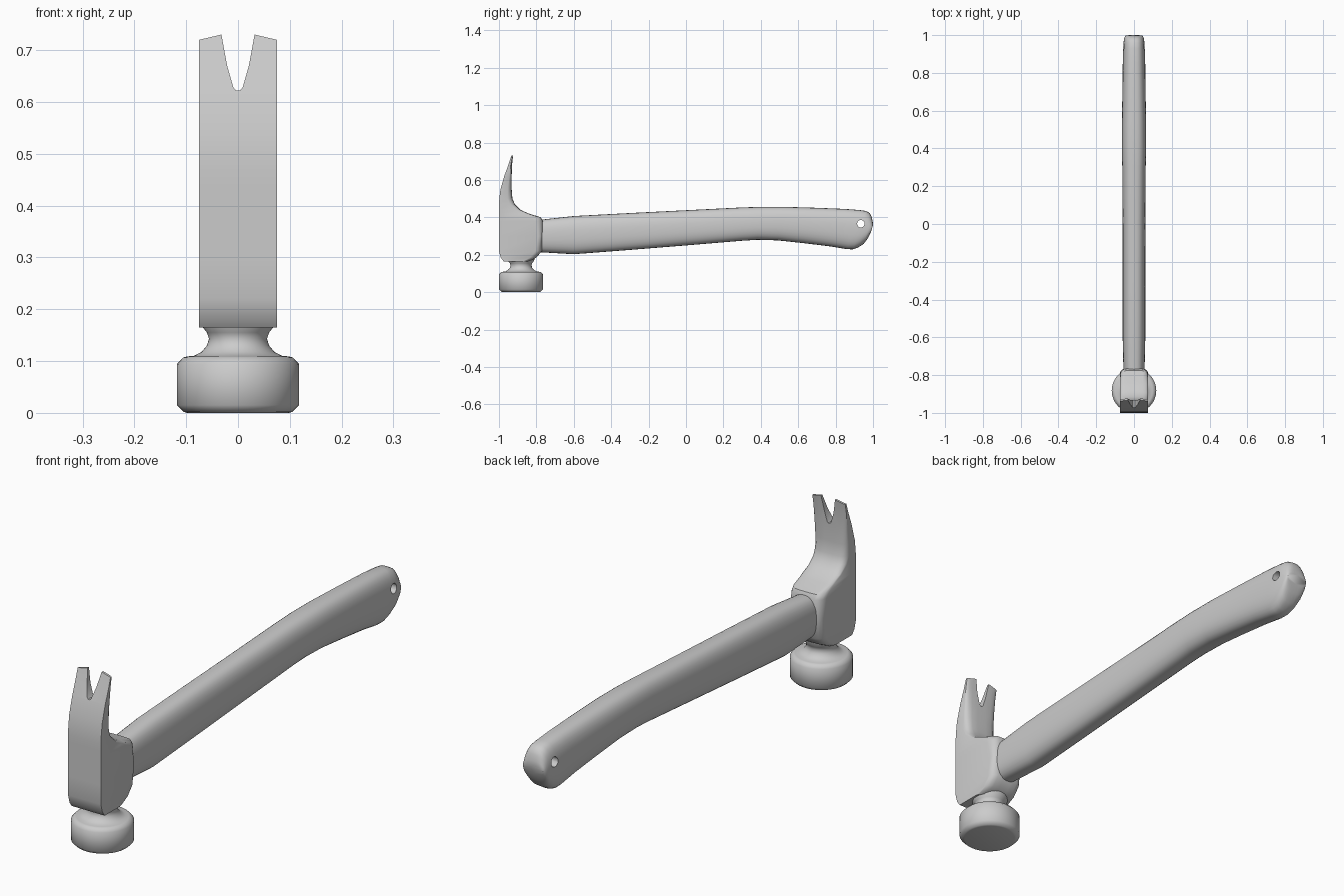
import bpy, bmesh, math

if "Cube" in bpy.data.objects:
    bpy.data.objects.remove(bpy.data.objects["Cube"])


def shade(ob, angle=50):
    bpy.ops.object.select_all(action='DESELECT')
    ob.select_set(True)
    bpy.context.view_layer.objects.active = ob
    bpy.ops.object.shade_smooth_by_angle(angle=math.radians(angle))


def loft(name, rings, smooth=True):
    """Skin a list of equal-length closed rings and cap both ends."""
    bm = bmesh.new()
    vs = [[bm.verts.new(p) for p in r] for r in rings]
    n = len(vs[0])
    for a, b in zip(vs, vs[1:]):
        for i in range(n):
            j = (i + 1) % n
            bm.faces.new((a[i], a[j], b[j], b[i]))
    bm.faces.new(vs[0][::-1])
    bm.faces.new(vs[-1])
    if bm.calc_volume(signed=True) < 0:
        bmesh.ops.reverse_faces(bm, faces=bm.faces[:])
    me = bpy.data.meshes.new(name)
    bm.to_mesh(me)
    bm.free()
    ob = bpy.data.objects.new(name, me)
    bpy.context.collection.objects.link(ob)
    if smooth:
        shade(ob)
    return ob


def cut(ob, cutter, angle=50):
    """Subtract the cutter, taking the first solver that gives a result."""
    cutter.hide_render = True
    m = ob.modifiers.new('cut', 'BOOLEAN')
    m.operation, m.object = 'DIFFERENCE', cutter
    for solver in ('EXACT', 'MANIFOLD', 'FLOAT'):
        m.solver = solver
        dg = bpy.context.evaluated_depsgraph_get()
        dg.update()
        me = bpy.data.meshes.new_from_object(ob.evaluated_get(dg))
        if len(me.polygons) > 20:
            ob.modifiers.clear()
            ob.data = me
            break
    ob.modifiers.clear()
    bpy.data.objects.remove(cutter)
    shade(ob, angle)


# Head block and claw: horizontal sections (z, front y, side end y, back y)
sections = [
    (.165, -.975, -.875, -.84), (.185, -.99, -.835, -.80), (.22, -1, -.805, -.77),
    (.30, -1, -.79, -.765), (.38, -1, -.808, -.765), (.40, -1, -.828, -.775),
    (.42, -1, -.86, -.84), (.44, -1, -.905, -.885), (.47, -1, -.943, -.915),
    (.50, -.998, -.955, -.928), (.55, -.992, -.954, -.932), (.62, -.972, -.944, -.932),
    (.68, -.95, -.937, -.93), (.735, -.932, -.927, -.924)]
rings = []
for z, f, m, b in sections:
    d = b - m
    half = [(.075, f), (.075, m), (.071, m + .45 * d), (.061, m + .8 * d), (.047, m + .96 * d), (.02, b)]
    rings.append([(x, y, z) for x, y in half + [(-x, y) for x, y in reversed(half)]])
head = loft('head_claw', rings)

# Nail notch and slanted claw tips
side = [(.1, .80), (.1, .714), (.032, .73), (.021, .67), (.009, .628), (.004, .622)]
notch = side + [(-x, z) for x, z in reversed(side)]
cut(head, loft('notch_cutter', [[(x, y, z) for x, z in notch] for y in (-1.2, -.8)], False), 40)

# Striking face and neck, turned around z
N = 48
profile = [(.098, 0), (.105, .002), (.118, .015), (.118, .094), (.106, .107), (.098, .109), (.085, .11),
           (.070, .118), (.060, .130), (.056, .143), (.060, .155), (.070, .168), (.073, .19)]
loft('striking_face', [[(r * math.cos(2 * math.pi * i / N), -.882 + r * math.sin(2 * math.pi * i / N), z)
                        for i in range(N)] for r, z in profile])

# Handle: sections as (top y, top z, bottom y, bottom z, half width)
grip = [
    (-.86, .38, -.86, .22, .052), (-.77, .388, -.77, .213, .056), (-.60, .407, -.60, .203, .060),
    (-.30, .423, -.30, .226, .060), (.0, .438, .0, .250, .060), (.30, .453, .30, .275, .062),
    (.40, .456, .38, .280, .064), (.53, .456, .49, .277, .064), (.70, .451, .63, .262, .062),
    (.85, .445, .77, .245, .060), (.93, .439, .86, .230, .059), (.963, .434, .892, .229, .058),
    (.982, .423, .918, .238, .056), (.992, .404, .950, .258, .054), (.998, .38, .975, .292, .051),
    (1.0, .36, .99, .325, .046)]
M = 32


def power(v, e):
    return math.copysign(abs(v) ** e, v)


rings = []
for ty, tz, by, bz, w in grip:
    ring = []
    for i in range(M):
        a = 2 * math.pi * i / M
        s = power(math.sin(a), .85) / 2 + .5
        ring.append((w * power(math.cos(a), .72), by + (ty - by) * s, bz + (tz - bz) * s))
    rings.append(ring)
handle = loft('handle', rings)

# Hanging hole through the handle end
hole = [[(x, .935 + .02 * math.cos(2 * math.pi * i / 20), .366 + .02 * math.sin(2 * math.pi * i / 20))
         for i in range(20)] for x in (-.2, .2)]
cut(handle, loft('hole_cutter', hole, False))
